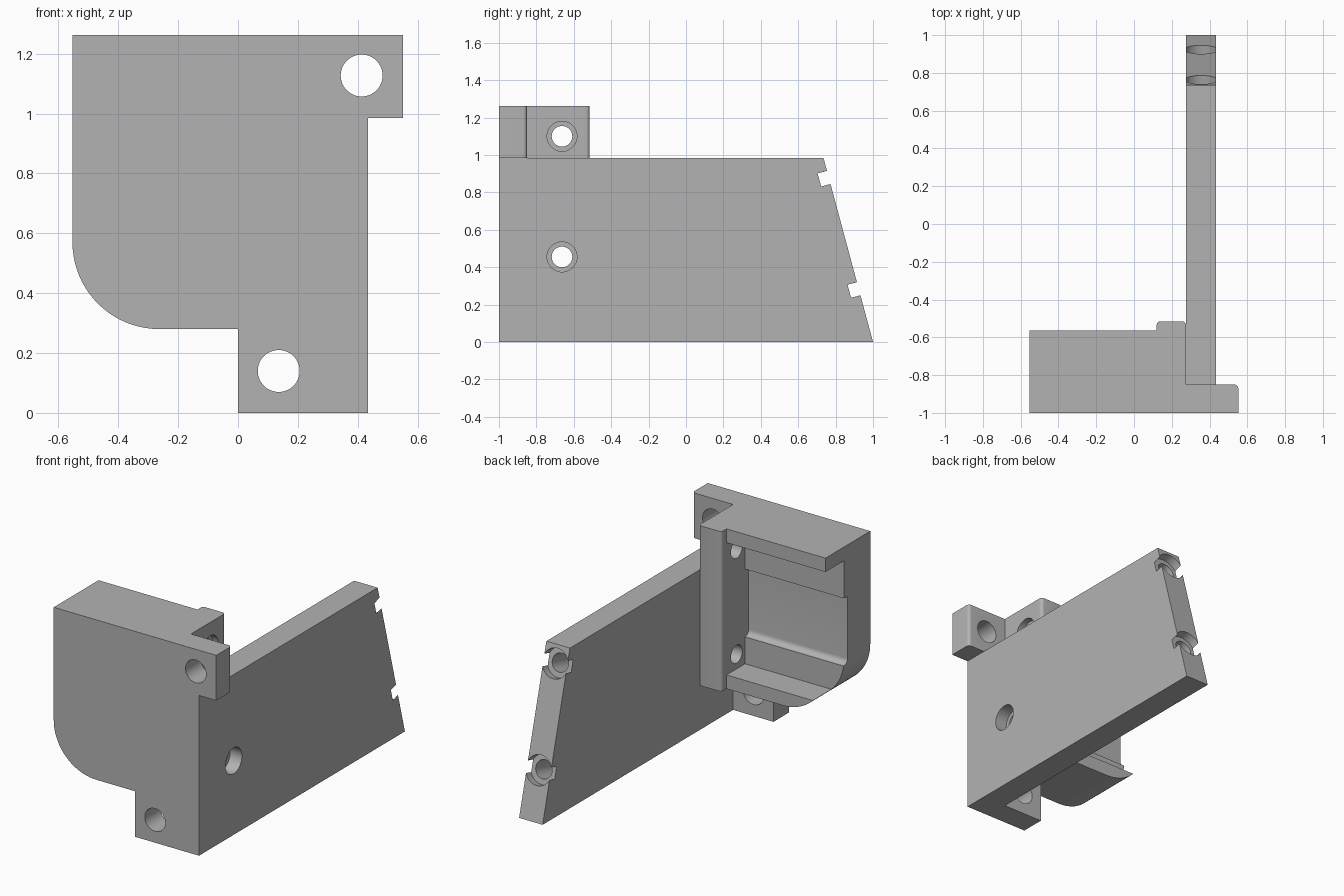
import bpy
from math import cos, sin, pi
from mathutils import Vector

if "Cube" in bpy.data.objects:
    bpy.data.objects.remove(bpy.data.objects["Cube"])

grey = bpy.data.materials.new("plain grey")
grey.use_nodes = True
grey.diffuse_color = (0.45, 0.45, 0.45, 1)
grey.node_tree.nodes["Principled BSDF"].inputs["Base Color"].default_value = (0.45, 0.45, 0.45, 1)


def add_object(name, verts, faces):
    mesh = bpy.data.meshes.new(name)
    mesh.from_pydata(verts, [], faces)
    mesh.materials.append(grey)
    obj = bpy.data.objects.new(name, mesh)
    bpy.context.collection.objects.link(obj)
    bpy.context.view_layer.objects.active = obj
    bpy.ops.object.select_all(action="DESELECT")
    obj.select_set(True)
    bpy.ops.object.mode_set(mode="EDIT")
    bpy.ops.mesh.select_all(action="SELECT")
    bpy.ops.mesh.normals_make_consistent(inside=False)
    bpy.ops.object.mode_set(mode="OBJECT")
    return obj


def prism(name, outline, axis, start, end):
    """Extrude a 2D outline along one axis; the other two keep their order."""
    def place(p, depth):
        co = list(p)
        co.insert("xyz".index(axis), depth)
        return co
    n = len(outline)
    verts = [place(p, d) for d in (start, end) for p in outline]
    faces = [tuple(range(n)), tuple(range(n, 2 * n))]
    faces += [(i, (i + 1) % n, n + (i + 1) % n, n + i) for i in range(n)]
    return add_object(name, verts, faces)


def rod(start, end, radius, sides=48):
    """Round cutter between two points."""
    a, b = Vector(start), Vector(end)
    u = (b - a).orthogonal().normalized()
    w = (b - a).normalized().cross(u)
    ring = [(u * cos(2 * pi * i / sides) + w * sin(2 * pi * i / sides)) * radius for i in range(sides)]
    faces = [tuple(range(sides)), tuple(range(sides, 2 * sides))]
    faces += [(i, (i + 1) % sides, sides + (i + 1) % sides, sides + i) for i in range(sides)]
    return add_object("cutter", [p + r for p in (a, b) for r in ring], faces)


def arc(cx, cy, r, a0, a1, steps):
    angles = [a0 + (a1 - a0) * i / steps for i in range(steps + 1)]
    return [(cx + r * cos(a), cy + r * sin(a)) for a in angles]


def cut(obj, cutters):
    for cutter in cutters:
        cutter.hide_render = True
        mod = obj.modifiers.new("cut", "BOOLEAN")
        mod.operation, mod.solver, mod.object = "DIFFERENCE", "EXACT", cutter
        bpy.context.view_layer.objects.active = obj
        bpy.ops.object.modifier_apply(modifier=mod.name)
        bpy.data.objects.remove(cutter)


# Main levels shared by the parts
LEFT, INNER, PLATE_IN, PLATE_OUT, EAR = -0.553, 0.12, 0.275, 0.435, 0.552
LOW, DECK, TOP = 0.28, 0.985, 1.263
FRONT, TAB_BACK, BOX_BACK, RIM_BACK = -1, -0.85, -0.565, -0.515
HOLE_Y, HOLE_Z, UPPER_Z = -0.663, 0.455, 1.1

# Open box with one rounded lower corner
R = 0.29
outline = [(PLATE_IN, LOW), (PLATE_IN, TOP), (LEFT, TOP)]
outline += arc(LEFT + R, LOW + R, R, pi, 1.5 * pi, 20)
box = prism("box_body", outline, "y", FRONT, BOX_BACK)

# Cavity with a shallow recess in its front wall, open at the back and one side
cavity = [(-0.4, 0.365), (-0.745, 0.365), (-0.745, 0.53)]
cavity += arc(-0.745, 0.565, 0.035, 1.5 * pi, pi, 6)
cavity += [(-0.78, 0.947), (-0.745, 0.947), (-0.745, 1.178), (-0.4, 1.178)]
cut(box, [
    prism("cutter", cavity, "x", -0.8, INNER),
    rod((0, HOLE_Y, HOLE_Z), (0.5, HOLE_Y, HOLE_Z), 0.055),
    rod((0, HOLE_Y, UPPER_Z), (0.5, HOLE_Y, UPPER_Z), 0.055),
    rod((0.235, HOLE_Y, UPPER_Z), (0.5, HOLE_Y, UPPER_Z), 0.08),
])

# Raised rim along the back of the box wall
B = 0.02
rim_outline = [(INNER, BOX_BACK), (PLATE_IN, BOX_BACK)]
rim_outline += arc(PLATE_IN - B, RIM_BACK - B, B, 0, pi / 2, 6)
rim_outline += arc(INNER + B, RIM_BACK - B, B, pi / 2, pi, 6)
rim = prism("back_rim", rim_outline, "z", LOW, TOP)

# Upper mounting ear
ear_outline = [(PLATE_IN, TAB_BACK), (PLATE_IN, FRONT), (EAR, FRONT)]
ear_outline += arc(EAR - B, TAB_BACK - B, B, 0, pi / 2, 6)
ear = prism("mounting_ear", ear_outline, "z", DECK, TOP)
cut(ear, [rod((0.413, -1.1, 1.127), (0.413, -0.7, 1.127), 0.07)])

# Lower mounting tab
tab = prism("mounting_tab", [(0, 0), (PLATE_IN, 0), (PLATE_IN, LOW), (0, LOW)], "y", FRONT, TAB_BACK)
cut(tab, [rod((0.136, -1.1, 0.14), (0.136, -0.7, 0.14), 0.07)])

# Long side plate with a sloping end
plate = prism("side_plate", [(FRONT, 0), (1, 0), (0.735, DECK), (FRONT, DECK)], "x", PLATE_IN, PLATE_OUT)
cutters = [
    rod((0.2, HOLE_Y, HOLE_Z), (0.5, HOLE_Y, HOLE_Z), 0.055),
    rod((0.355, HOLE_Y, HOLE_Z), (0.5, HOLE_Y, HOLE_Z), 0.08),
]

# Stepped holes square to the sloping end
normal = Vector((0, 0.966, 0.26))
for z in (0.285, 0.88):
    spot = Vector(((PLATE_IN + PLATE_OUT) / 2, 1 - 0.269 * z, z))
    for radius, depth in ((0.088, 0.052), (0.055, 0.25)):
        cutters.append(rod(spot + normal * 0.1, spot - normal * depth, radius))
cut(plate, cutters)

# Smooth round surfaces, keep edges sharp
bpy.ops.object.select_all(action="DESELECT")
for obj in (box, rim, ear, tab, plate):
    obj.select_set(True)
bpy.context.view_layer.objects.active = plate
bpy.ops.object.shade_smooth_by_angle(angle=0.6)
